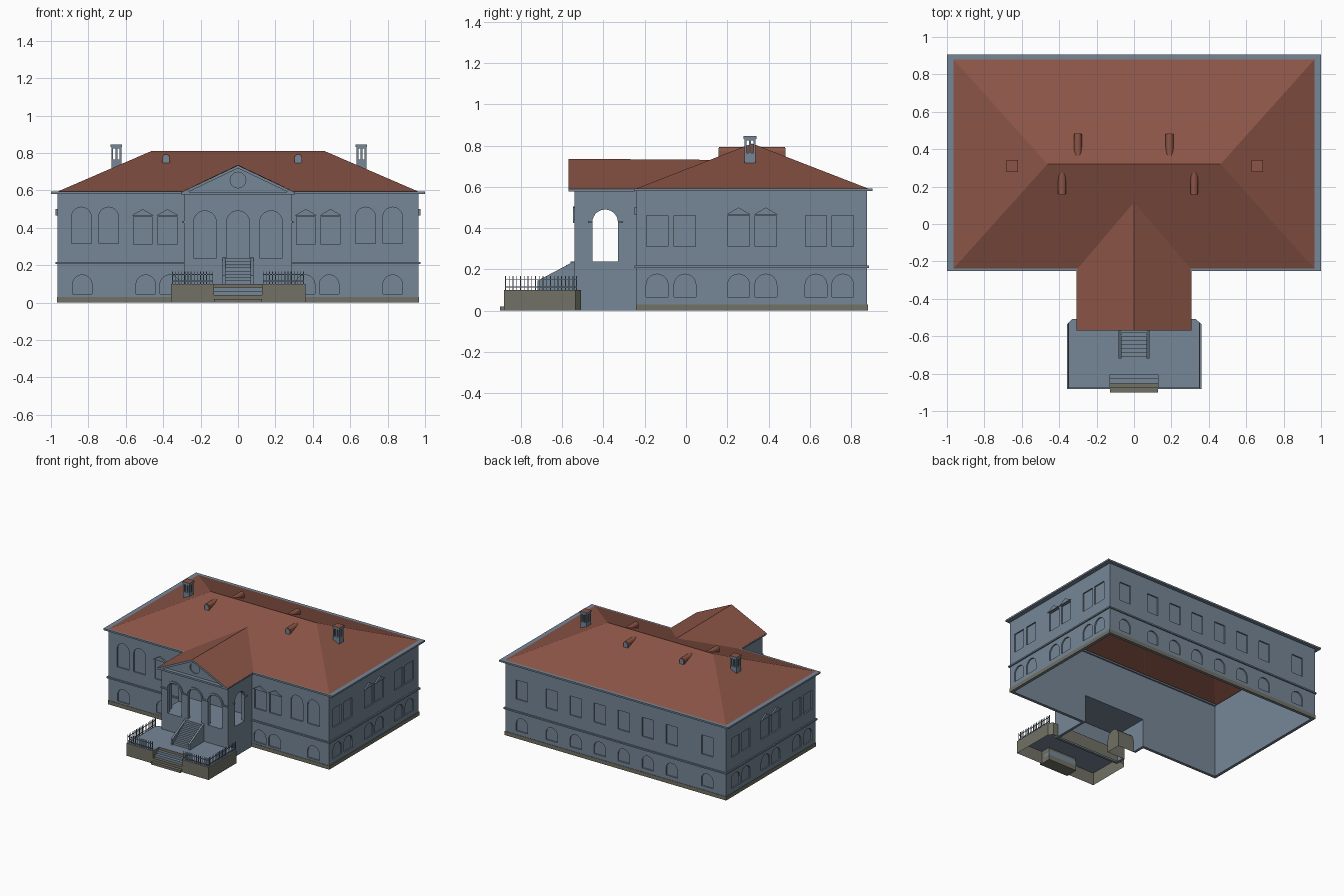
import bpy, bmesh, math

if "Cube" in bpy.data.objects:
    bpy.data.objects.remove(bpy.data.objects["Cube"])

WALL = (0.18, 0.24, 0.305, 1)
RED = (0.26, 0.09, 0.062, 1)
STONE = (0.165, 0.165, 0.13, 1)

def material(color):
    name = {WALL: "plaster", RED: "roof_tile", STONE: "base_stone"}[color]
    mat = bpy.data.materials.get(name) or bpy.data.materials.new(name)
    mat.diffuse_color = color
    mat.use_nodes = True
    mat.node_tree.nodes["Principled BSDF"].inputs["Base Color"].default_value = mat.diffuse_color
    return mat

def place(u, v, t, axis):
    return {'x': (t, u, v), 'y': (u, t, v), 'z': (u, v, t)}[axis]

def prism(bm, pts, axis, a, b):
    lo = [bm.verts.new(place(u, v, a, axis)) for u, v in pts]
    hi = [bm.verts.new(place(u, v, b, axis)) for u, v in pts]
    n = len(pts)
    faces = [bm.faces.new(lo), bm.faces.new(hi)]
    for i in range(n):
        j = (i + 1) % n
        faces.append(bm.faces.new((lo[i], lo[j], hi[j], hi[i])))
    bmesh.ops.recalc_face_normals(bm, faces=faces)

def box(bm, x0, x1, y0, y1, z0, z1):
    prism(bm, [(x0, y0), (x1, y0), (x1, y1), (x0, y1)], 'z', z0, z1)

def arc(c, w, z1, n):
    r = w / 2
    return [(c + r * math.cos(math.pi * i / n), z1 - r + r * math.sin(math.pi * i / n)) for i in range(n + 1)]

def arch(c, w, z0, z1, n=10):
    return [(c + w / 2, z0)] + arc(c, w, z1, n) + [(c - w / 2, z0)]

def rect(c, w, z0, z1):
    return [(c - w / 2, z0), (c + w / 2, z0), (c + w / 2, z1), (c - w / 2, z1)]

def finish(name, bm, color=WALL):
    me = bpy.data.meshes.new(name)
    bm.to_mesh(me)
    bm.free()
    ob = bpy.data.objects.new(name, me)
    bpy.context.collection.objects.link(ob)
    me.materials.append(material(color))
    return ob

def cut(ob, bm, name):
    # keep the cutter as a hidden helper
    c = finish(name, bm)
    c.hide_render = True
    c.hide_set(True)
    m = ob.modifiers.new(name, 'BOOLEAN')
    m.operation, m.solver, m.object = 'DIFFERENCE', 'EXACT', c
    m.use_self = True

X, Y0, Y1, T = 0.965, -0.24, 0.878, 0.02

# main walls: hollow shell with shallow window recesses, open behind the portico base
bm = bmesh.new()
box(bm, -X, X, Y0, Y1, 0, 0.585)
walls = finish("main_walls", bm)
bm = bmesh.new()
box(bm, -X + T, X - T, Y0 + T, Y1 - T, -0.1, 0.7)
box(bm, -0.27, 0.27, Y0 - 0.1, Y0 + 0.05, -0.1, 0.222)
cut(walls, bm, "interior_cutter")
win, trim = bmesh.new(), bmesh.new()

def pediment(c, axis, a, b):
    prism(trim, [(c - 0.06, 0.465), (c + 0.06, 0.465), (c, 0.5)], axis, a, b)

D = 0.01
for s in (-1, 1):
    # front windows
    for x in (0.687, 0.832):
        prism(win, arch(s * x - 0.005, 0.105, 0.315, 0.51), 'y', Y0 - 0.05, Y0 + D)
    for x in (0.37, 0.502):
        prism(win, rect(s * x - 0.007, 0.1, 0.31, 0.46), 'y', Y0 - 0.05, Y0 + D)
        pediment(s * x - 0.007, 'y', Y0 - 0.011, Y0 + 0.005)
    for x in (0.362, 0.49, 0.83):
        prism(win, arch(s * x - 0.003, 0.105, 0.045, 0.148), 'y', Y0 - 0.05, Y0 + D)
    # side windows
    for y in (-0.14, -0.005, 0.255, 0.387, 0.63, 0.76):
        a, b = sorted((s * (X - D), s * (X + 0.05)))
        prism(win, rect(y, 0.104, 0.31, 0.46), 'x', a, b)
        prism(win, arch(y, 0.106, 0.065, 0.177), 'x', a, b)
        if 0.2 < y < 0.4:
            pediment(y, 'x', s * (X - 0.005), s * (X + 0.011))
# back windows
for x in [0.82, -0.8] + [0.56 - 0.21 * i for i in range(6)]:
    prism(win, rect(x, 0.1, 0.31, 0.46), 'y', Y1 - D, Y1 + 0.05)
    prism(win, arch(x, 0.1, 0.06, 0.165), 'y', Y1 - D, Y1 + 0.05)
cut(walls, win, "window_cutter")
finish("window_pediments", trim)

# plinth, string course and eaves cornice as rings; front gap leaves the portico clear
def ring(name, x, y0, y1, z0, z1, w, color=WALL, gap=0.0):
    bm = bmesh.new()
    for s in (-1, 1):
        a, b = sorted((s * x, s * gap))
        box(bm, a, b, y0, y0 + w, z0, z1)
        a, b = sorted((s * x, s * (x - w)))
        box(bm, a, b, y0 + w, y1 - w, z0, z1)
    box(bm, -x, x, y1 - w, y1, z0, z1)
    return finish(name, bm, color)
ring("plinth", X + 0.003, Y0 - 0.003, Y1 + 0.003, 0, 0.03, 0.01, STONE, 0.29)
ring("string_course", X + 0.01, Y0 - 0.01, Y1 + 0.01, 0.207, 0.218, 0.015, WALL, 0.29)
ring("eaves_cornice", 1.0, -0.252, 0.905, 0.58, 0.593, 0.045)

# roofs
def sheet(name, verts, faces):
    bm = bmesh.new()
    vs = [bm.verts.new(v) for v in verts]
    for f in faces:
        bm.faces.new([vs[i] for i in f])
    bm.normal_update()
    for f in bm.faces:
        if f.normal.z < 0:
            f.normal_flip()
    return finish(name, bm, RED)
sheet("main_roof", [(-0.972, -0.246, 0.59), (0.972, -0.246, 0.59), (0.972, 0.888, 0.59), (-0.972, 0.888, 0.59),
                    (-0.463, 0.32, 0.81), (0.463, 0.32, 0.81)],
      [(0, 1, 5, 4), (1, 2, 5), (2, 3, 4, 5), (3, 0, 4)])
sheet("portico_roof", [(-0.308, -0.57, 0.59), (-0.308, -0.24, 0.59), (0, 0.12, 0.731), (0, -0.57, 0.736),
                       (0.308, -0.57, 0.59), (0.308, -0.24, 0.59)], [(0, 1, 2, 3), (3, 2, 5, 4)])

# portico with open arches on three sides
P, PY = 0.29, -0.54
bm = bmesh.new()
box(bm, -P, P, PY, Y0, 0, 0.585)
portico = finish("portico", bm)
bm = bmesh.new()
box(bm, -P + 0.03, P - 0.03, PY + 0.03, 0, 0.238, 0.57)
box(bm, -P + T, P - T, PY + T, 0, -0.1, 0.222)
cut(portico, bm, "portico_room_cutter")
bm = bmesh.new()
for x in (-0.177, 0, 0.177):
    prism(bm, arch(x, 0.122, 0.238, 0.49, 14), 'y', PY - 0.1, PY + 0.05)
for s in (-1, 1):
    a, b = sorted((s * (P - 0.05), s * (P + 0.1)))
    prism(bm, arch(-0.392, 0.124, 0.238, 0.49, 14), 'x', a, b)
prism(bm, arch(-0.39, 0.12, -0.1, 0.16), 'x', -P - 0.1, -P + 0.05)
cut(portico, bm, "portico_arch_cutter")

# vaulted niche below the portico
bm = bmesh.new()
pts = arch(-0.39, 0.12, 0, 0.16)
vs = [[bm.verts.new((x, y, z)) for y, z in pts] for x in (-P, -0.13)]
for i in range(len(pts) - 1):
    bm.faces.new((vs[0][i], vs[0][i + 1], vs[1][i + 1], vs[1][i]))
bm.faces.new(vs[1])
finish("basement_niche", bm, STONE)

# portico mouldings: archivolts, imposts and cornice
bm = bmesh.new()
for x in (-0.177, 0, 0.177):
    prism(bm, arc(x, 0.15, 0.504, 14) + arc(x, 0.123, 0.4905, 14)[::-1], 'y', PY - 0.007, PY + 0.005)
for x0, x1 in ((-0.295, -0.238), (-0.116, -0.061), (0.061, 0.116), (0.238, 0.295)):
    box(bm, x0, x1, PY - 0.008, PY + 0.01, 0.425, 0.435)
for s in (-1, 1):
    a, b = sorted((s * (P - 0.01), s * (P + 0.008)))
    box(bm, a, b, -0.475, -0.454, 0.425, 0.435)
    box(bm, a, b, -0.33, -0.305, 0.425, 0.435)
    a, b = sorted((s * (P - 0.01), s * 0.306))
    box(bm, a, b, -0.57, -0.25, 0.578, 0.592)
box(bm, -0.28, 0.28, -0.57, -0.53, 0.578, 0.592)
finish("portico_mouldings", bm)

# pediment gable with round window, raking cornice
bm = bmesh.new()
prism(bm, [(-0.295, 0.585), (0.295, 0.585), (0, 0.727)], 'y', PY, PY + 0.02)
gable = finish("gable_wall", bm)
bm = bmesh.new()
prism(bm, [(0.042 * math.cos(i * math.pi / 10), 0.655 + 0.042 * math.sin(i * math.pi / 10)) for i in range(20)],
      'y', PY - 0.05, PY + 0.01)
cut(gable, bm, "round_window_cutter")
bm = bmesh.new()
for s in (-1, 1):
    prism(bm, [(s * 0.306, 0.588), (0, 0.734), (0, 0.718), (s * 0.272, 0.588)], 'y', -0.569, -0.535)
finish("raking_cornice", bm)

# terrace, stone sides and plaster-coloured paving, with a notch for the entry steps
Z = 0.1
bm = bmesh.new()
prism(bm, [(-0.357, -0.882), (-0.127, -0.882), (-0.127, -0.805), (0.127, -0.805), (0.127, -0.882), (0.36, -0.882),
           (0.36, -0.535), (0.33, -0.508), (-0.33, -0.508), (-0.357, -0.535)], 'z', 0, Z)
bmesh.ops.delete(bm, geom=[f for f in bm.faces if f.normal.z < -0.9], context='FACES')
for f in bm.faces:
    f.material_index = int(f.normal.z > 0.9)
finish("terrace", bm, STONE).data.materials.append(material(WALL))
for name, steps, color in (("lower_entry_steps", (0, 1), STONE), ("upper_entry_steps", (2, 3), WALL)):
    bm = bmesh.new()
    for i in steps:
        box(bm, -0.127, 0.127, -0.902 + 0.025 * i, -0.8, 0.02 * i, 0.02 * (i + 1))
    finish(name, bm, color)

# stair up to the portico with sloping side walls
bm = bmesh.new()
for i in range(8):
    box(bm, -0.07, 0.07, -0.71 + 0.0213 * i, PY, Z + 0.0173 * i, Z + 0.0173 * (i + 1))
for s in (-1, 1):
    a, b = sorted((s * 0.068, s * 0.083))
    prism(bm, [(-0.72, Z), (-0.72, 0.145), (PY, 0.24), (PY, Z)], 'x', a, b)
finish("portico_stair", bm)

# railings
bm = bmesh.new()
def rail(x0, y0, x1, y1, n):
    for z in (0.115, 0.15):
        box(bm, min(x0, x1) - 0.002, max(x0, x1) + 0.002, y0 - 0.002, y1 + 0.002, z - 0.002, z + 0.002)
    for i in range(n):
        x, y = x0 + (x1 - x0) * i / (n - 1), y0 + (y1 - y0) * i / (n - 1)
        box(bm, x - 0.002, x + 0.002, y - 0.002, y + 0.002, Z, 0.167)
for s in (-1, 1):
    rail(s * 0.135, -0.875, s * 0.35, -0.875, 14)
    rail(s * 0.35, -0.875, s * 0.35, -0.53, 20)
finish("railings", bm)

# chimneys with slits and tiled tops
for k, x in (("left", -0.65), ("right", 0.66)):
    bm = bmesh.new()
    box(bm, x - 0.027, x + 0.027, 0.283, 0.337, 0.715, 0.835)
    ch = finish(k + "_chimney", bm)
    for axis, c, a, b in (('y', x, 0.2, 0.4), ('x', 0.31, x - 0.1, x + 0.1)):
        bm = bmesh.new()
        for d in (-0.011, 0.011):
            prism(bm, rect(c + d, 0.012, 0.765, 0.825), axis, a, b)
        cut(ch, bm, f"{k}_chimney_slit_cutter_{axis}")
    bm = bmesh.new()
    box(bm, x - 0.031, x + 0.031, 0.279, 0.341, 0.833, 0.846)
    for f in bm.faces:
        f.material_index = int(f.normal.z > 0.9)
    finish(k + "_chimney_cap", bm).data.materials.append(material(RED))

# small round-topped dormers
for i, (x, ya, yb) in enumerate([(-0.385, 0.16, 0.275), (0.322, 0.16, 0.275), (-0.3, 0.48, 0.365), (0.19, 0.48, 0.365)]):
    bm = bmesh.new()
    prism(bm, arch(x, 0.042, 0.742, 0.794, 8), 'y', ya, yb)
    finish(f"dormer_roof_{i}", bm, RED)
    bm = bmesh.new()
    prism(bm, arch(x, 0.034, 0.745, 0.789, 8), 'y', ya, ya + (-0.003 if ya < yb else 0.003))
    finish(f"dormer_face_{i}", bm)
